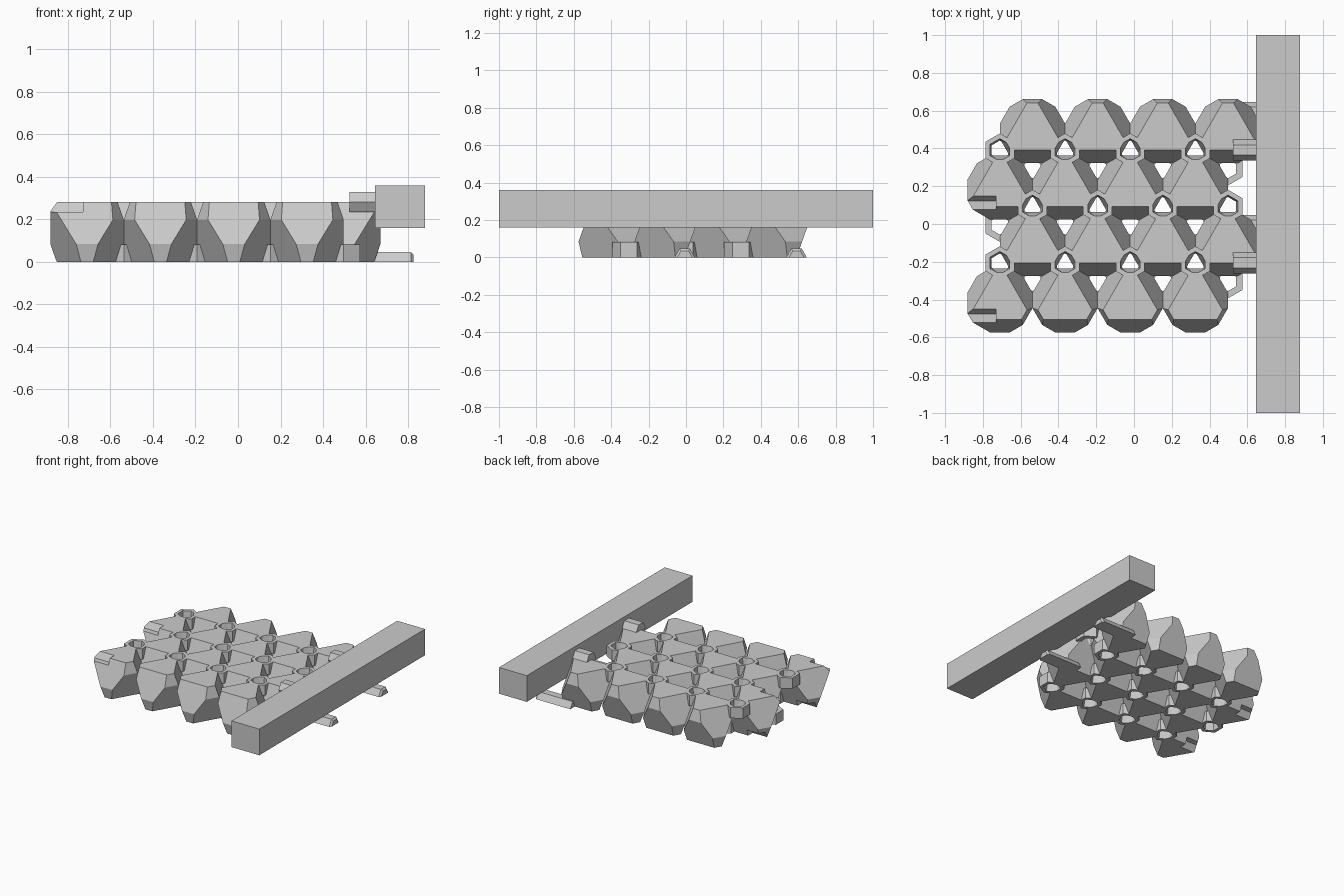
import bpy, bmesh, math
from mathutils import Vector

if "Cube" in bpy.data.objects:
    bpy.data.objects.remove(bpy.data.objects["Cube"])

A = 0.345                      # tile edge length and spacing
H = A * math.sqrt(2 / 3)       # tile height
R = A / math.sqrt(3)           # tile corner radius in plan
ROW = A * math.sqrt(3) / 2     # row spacing
X0, Y0 = -0.71, -0.405         # centre of first tile

grey = bpy.data.materials.new("plain grey")
grey.diffuse_color = (0.6, 0.6, 0.6, 1)
grey.use_nodes = True
grey.node_tree.nodes["Principled BSDF"].inputs["Base Color"].default_value = grey.diffuse_color


def add(name, bm):
    bmesh.ops.recalc_face_normals(bm, faces=bm.faces[:])
    me = bpy.data.meshes.new(name)
    bm.to_mesh(me)
    bm.free()
    me.materials.append(grey)
    ob = bpy.data.objects.new(name, me)
    bpy.context.collection.objects.link(ob)
    return ob


def loft(name, loops, closed=False):
    """Skin a list of point loops, capping the ends or closing on itself."""
    bm = bmesh.new()
    vs = [[bm.verts.new(p) for p in lp] for lp in loops]
    n = len(vs[0])
    for k in range(len(vs) if closed else len(vs) - 1):
        a, b = vs[k], vs[(k + 1) % len(vs)]
        for i in range(n):
            j = (i + 1) % n
            bm.faces.new((a[i], a[j], b[j], b[i]))
    if not closed:
        bm.faces.new(vs[0])
        bm.faces.new(vs[-1])
    return add(name, bm)


def tile(name, cx, cy, small):
    """Octahedron lying on a face, with its corners cut off."""
    bm = bmesh.new()
    corners = []
    for k in range(6):
        a = math.radians(90 + 60 * k)
        top = k % 2 == 0
        corners.append((a, top))
        bm.verts.new((R * math.cos(a), R * math.sin(a), H if top else 0))
    bmesh.ops.convex_hull(bm, input=bm.verts[:])
    for k, (a, top) in enumerate(corners):
        s = 1 if top else -1
        d = Vector((math.cos(a), math.sin(a), 0))
        if k in small:          # light trim square to the corner
            no = (d * R + Vector((0, 0, s * H / 2))).normalized()
            co = d * R + Vector((0, 0, H if top else 0)) - no * 0.032
        else:                   # steep trim
            no = (d * 0.082 + Vector((0, 0, s * 0.02))).normalized()
            co = d * (R - 0.05) + Vector((0, 0, H if top else 0))
        geom = bm.verts[:] + bm.edges[:] + bm.faces[:]
        bmesh.ops.bisect_plane(bm, geom=geom, plane_co=co, plane_no=no, clear_outer=True)
        bmesh.ops.holes_fill(bm, edges=[e for e in bm.edges if e.is_boundary])
    bmesh.ops.dissolve_limit(bm, angle_limit=0.01, verts=bm.verts[:], edges=bm.edges[:])
    bmesh.ops.translate(bm, verts=bm.verts[:], vec=(cx, cy, 0))
    return add(name, bm)


def ring(name, cx, cy, z0, z1, in0, in1):
    """Hexagonal collar joining the tiles around one corner."""
    def hexa(r, z):
        return [(cx + r * math.sin(i * math.pi / 3), cy + r * math.cos(i * math.pi / 3), z)
                for i in range(6)]
    loft(name, [hexa(0.088, z0), hexa(0.088, z1), hexa(in1, z1), hexa(in0, z0)], True)


def hex_bar(name, x0, x1, cy, cz, half=False, tip=0.0):
    """Hexagonal (or half hexagonal) bar along x."""
    def section(x, r):
        return [(x, cy + r * math.cos(i * math.pi / 3), cz + r * math.sin(i * math.pi / 3))
                for i in range(4 if half else 6)]
    loops = [section(x0, 0.055), section(x1 - tip, 0.055)]
    if tip:
        loops.append(section(x1, 0.04))
    return loft(name, loops)


# interlocking tiles, four staggered rows of four
for r in range(4):
    cy = Y0 + ROW * r
    off = X0 + (A / 2 if r % 2 else 0)
    for c in range(4):
        cx = off + A * c
        small = set()
        if r % 2 == 0 and c == 0:
            small = {2}
        if r % 2 and c == 3:
            small = {4}
        ob = tile(f"tile_{r}_{c}", cx, cy, small)
        # hexagonal sockets on the left edge
        if r % 2 == 0 and c == 0:
            for tag, y, z in (("top", cy - R / 2, H), ("bottom", cy + R / 2, 0)):
                cut = hex_bar(f"socket_cutter_{tag}_{r}", -0.95, -0.73, y, z)
                cut.hide_render = True
                cut.hide_viewport = True
                cut.display_type = 'WIRE'
                m = ob.modifiers.new("socket", 'BOOLEAN')
                m.operation, m.object, m.solver = 'DIFFERENCE', cut, 'EXACT'
        # collars between rows
        if r < 3:
            ring(f"top_collar_{r}_{c}", cx, cy + R, H - 0.082, H, 0.05, 0.06)
        if r > 0:
            ring(f"bottom_collar_{r}_{c}", cx, cy - R, 0, 0.082, 0.06, 0.05)
    # hexagonal pegs on the right edge
    if r % 2:
        hex_bar(f"top_peg_{r}", 0.525, 0.82, cy - R / 2, H)
        hex_bar(f"bottom_peg_{r}", 0.525, 0.825, cy + R / 2, 0, True, 0.012)

# long rail along the right side
loft("rail", [[(x, y, z) for x, z in ((0.645, 0.16), (0.88, 0.16), (0.88, 0.36), (0.645, 0.36))]
              for y in (-1, 1)])
